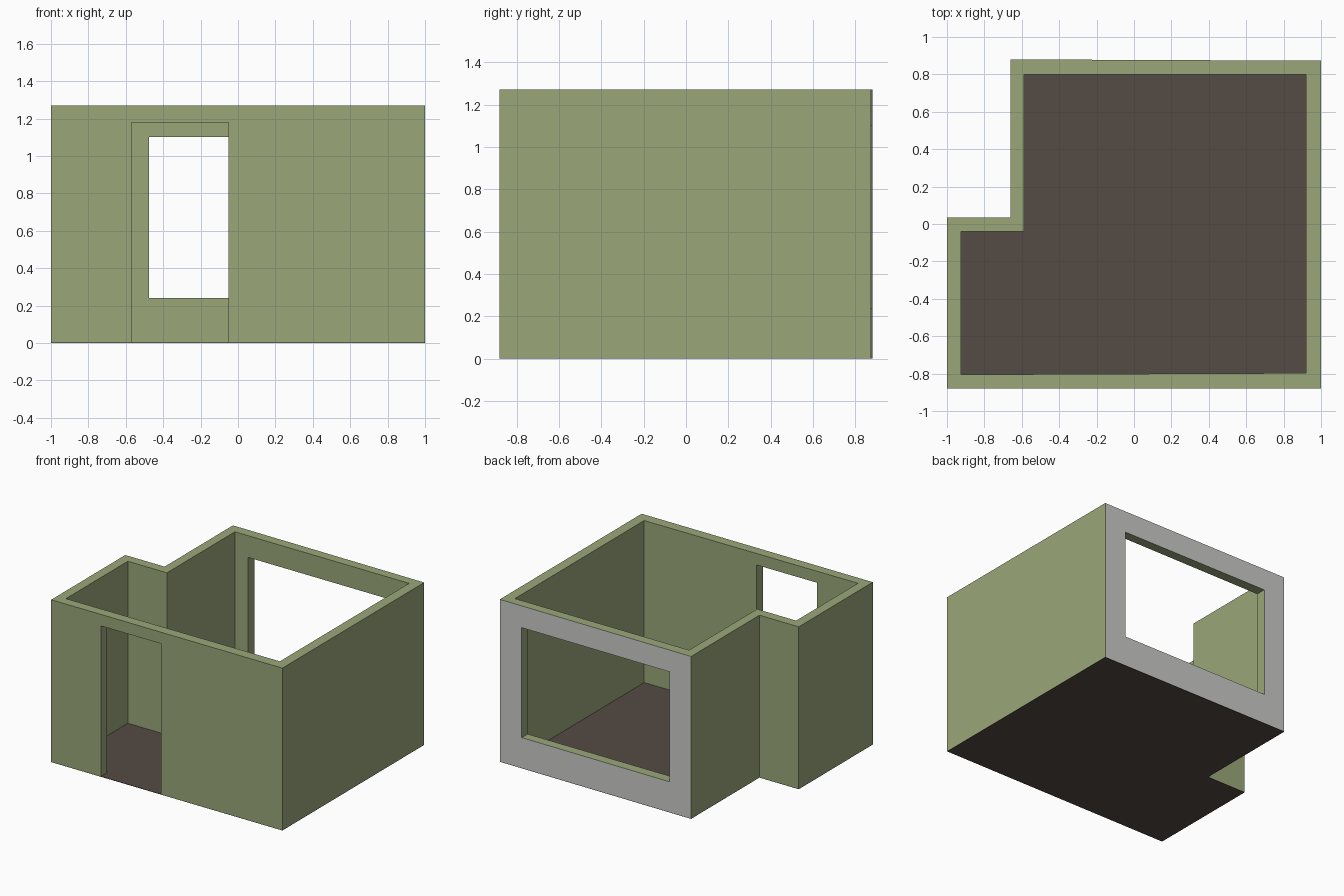
import bpy, bmesh

if "Cube" in bpy.data.objects:
    bpy.data.objects.remove(bpy.data.objects["Cube"])

HEIGHT, SLAB = 1.27, 0.003
OUTER = [(-1, -.88), (1, -.88), (1, .873), (-.66, .88), (-.66, .035), (-1, .035)]
INNER = [(-.925, -.805), (.92, -.797), (.92, .80), (-.587, .80), (-.587, -.04), (-.925, -.04)]


def material(name, rgb):
    m = bpy.data.materials.new(name)
    m.diffuse_color = (*rgb, 1)
    m.use_nodes = True
    m.node_tree.nodes["Principled BSDF"].inputs["Base Color"].default_value = m.diffuse_color
    return m


green = material("sage green wall", (.323, .386, .195))
grey = material("light grey facade", (.597, .597, .578))
brown = material("dark brown floor", (.091, .070, .058))


def make_object(name, bm, mats):
    bmesh.ops.recalc_face_normals(bm, faces=bm.faces)
    me = bpy.data.meshes.new(name)
    bm.to_mesh(me)
    bm.free()
    for m in mats:
        me.materials.append(m)
    ob = bpy.data.objects.new(name, me)
    bpy.context.collection.objects.link(ob)
    return ob


def prism(name, outline, z0, z1, mat):
    bm = bmesh.new()
    f = bm.faces.new([bm.verts.new((x, y, z0)) for x, y in outline])
    top = bmesh.ops.extrude_face_region(bm, geom=[f], use_keep_orig=True)["geom"]
    bmesh.ops.translate(bm, vec=(0, 0, z1 - z0),
                        verts=[v for v in top if isinstance(v, bmesh.types.BMVert)])
    return make_object(name, bm, [mat])


# Floor slab under the whole footprint
prism("floor", OUTER, 0, SLAB, brown)

# Wall ring: outer and inner outlines bridged, grey on the rear outside face
bm = bmesh.new()
loops = [[bm.verts.new((x, y, z)) for x, y in line]
         for line, z in ((OUTER, SLAB), (OUTER, HEIGHT), (INNER, HEIGHT), (INNER, SLAB))]
for k in range(4):
    a, b = loops[k], loops[(k + 1) % 4]
    for i in range(6):
        j = (i + 1) % 6
        f = bm.faces.new((a[i], a[j], b[j], b[i]))
        if min(v.co.y for v in f.verts) > .85:
            f.material_index = 1
walls = make_object("walls", bm, [green, grey])


# Openings: doorway in the front wall, large window in the rear wall
def opening(name, x0, x1, y0, y1, z0, z1):
    cutter = prism(name, [(x0, y0), (x1, y0), (x1, y1), (x0, y1)], z0, z1, green)
    cutter.hide_render = True
    cutter.hide_set(True)
    mod = walls.modifiers.new(name, 'BOOLEAN')
    mod.operation = 'DIFFERENCE'
    mod.solver = 'EXACT'
    mod.object = cutter


opening("doorway_cutter", -.57, -.05, -1, -.7, -.1, 1.18)
opening("window_cutter", -.475, .81, .7, 1, .24, 1.10)
